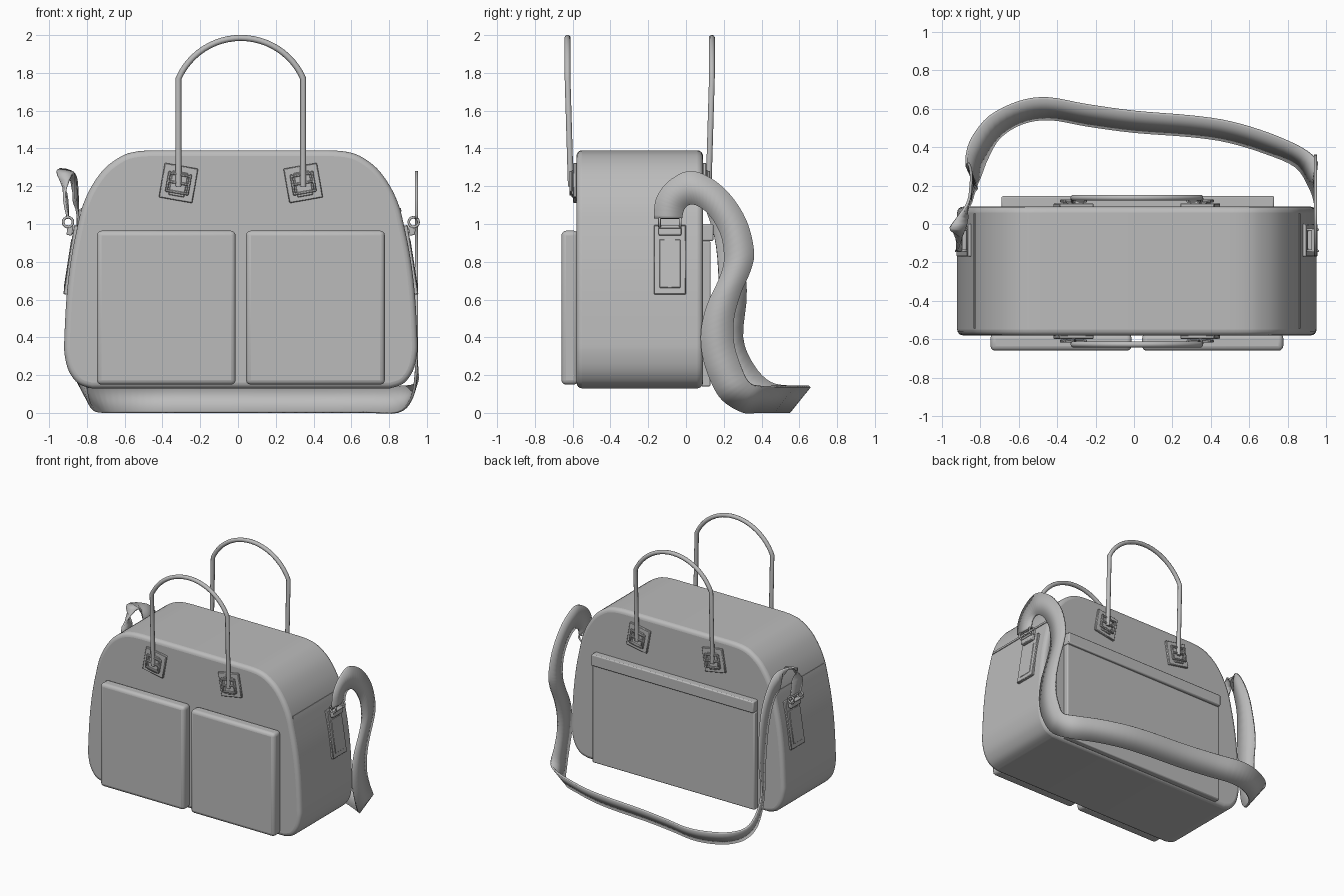
import bpy, bmesh, math
from mathutils import Vector, Matrix

if "Cube" in bpy.data.objects:
    bpy.data.objects.remove(bpy.data.objects["Cube"])

CX = 0.015          # bag centre line
FRONT, BACK = -0.58, 0.09
mat = bpy.data.materials.new("grey leather")
mat.diffuse_color = (0.5, 0.5, 0.5, 1)
mat.use_nodes = True
mat.node_tree.nodes["Principled BSDF"].inputs["Base Color"].default_value = mat.diffuse_color


def finish(name, bm, bevel=0.0, segs=3, limit=40):
    bmesh.ops.recalc_face_normals(bm, faces=bm.faces)
    me = bpy.data.meshes.new(name)
    bm.to_mesh(me)
    bm.free()
    me.materials.append(mat)
    ob = bpy.data.objects.new(name, me)
    bpy.context.collection.objects.link(ob)
    if bevel:
        m = ob.modifiers.new("bevel", 'BEVEL')
        m.width, m.segments = bevel, segs
        m.limit_method, m.angle_limit = 'ANGLE', math.radians(limit)
    bpy.ops.object.select_all(action='DESELECT')
    ob.select_set(True)
    bpy.context.view_layer.objects.active = ob
    bpy.ops.object.shade_smooth_by_angle(angle=math.radians(35))
    return ob


def box(name, centre, size, rot=None, bevel=0.0, segs=2):
    bm = bmesh.new()
    m = Matrix.Translation(centre) @ (rot or Matrix()) @ Matrix.Diagonal((*size, 1))
    bmesh.ops.create_cube(bm, size=1, matrix=m)
    return finish(name, bm, bevel, segs)


def spline(pts, n=4):
    """Catmull-Rom curve through points of any dimension."""
    p = [tuple(q) for q in pts]
    p = [p[0]] + p + [p[-1]]
    out = []
    for i in range(1, len(p) - 2):
        for k in range(n):
            t = k / n
            out.append(tuple(0.5 * (2 * b + (c - a) * t + (2 * a - 5 * b + 4 * c - d) * t * t
                                    + (3 * b - a - 3 * c + d) * t ** 3)
                             for a, b, c, d in zip(*p[i - 1:i + 3])))
    return out + [p[-1]]


def tube(name, pts, r, cyclic=False, res=3):
    cu = bpy.data.curves.new(name, 'CURVE')
    cu.dimensions, cu.bevel_depth, cu.bevel_resolution = '3D', r, res
    cu.use_fill_caps = True
    s = cu.splines.new('POLY')
    s.points.add(len(pts) - 1)
    for q, p in zip(s.points, pts):
        q.co = (*p, 1)
    s.use_cyclic_u = cyclic
    s.use_smooth = True
    cu.materials.append(mat)
    ob = bpy.data.objects.new(name, cu)
    bpy.context.collection.objects.link(ob)
    return ob


# Bag body: smooth outline extruded front to back with rounded rims
half = spline([(0.79, 0.13), (0.86, 0.155), (0.91, 0.22), (0.933, 0.31), (0.934, 0.4),
               (0.922, 0.62), (0.898, 0.82), (0.862, 1.0), (0.836, 1.1), (0.79, 1.2),
               (0.72, 1.295), (0.63, 1.36), (0.55, 1.384), (0.46, 1.39)])
outline = half + [(-x, z) for x, z in reversed(half)]
bm = bmesh.new()
face = bm.faces.new([bm.verts.new((CX + x, FRONT, z)) for x, z in outline])
ext = bmesh.ops.extrude_face_region(bm, geom=[face])
bmesh.ops.translate(bm, vec=(0, BACK - FRONT, 0),
                    verts=[v for v in ext['geom'] if isinstance(v, bmesh.types.BMVert)])
finish("bag_body", bm, 0.03, 4, 60)

# Two front pockets and the wide back pocket with its top band
for s, tag in ((-1, "left"), (1, "right")):
    box("front_pocket_" + tag, (CX + s * 0.395, -0.615, 0.557), (0.735, 0.09, 0.815), None, 0.025, 3)
box("back_pocket", (0.02, 0.105, 0.525), (1.42, 0.05, 0.77), None, 0.008)
box("back_pocket_band", (0.02, 0.112, 0.955), (1.42, 0.066, 0.09), None, 0.008)

# Handles, patches and buckles on both faces
for side, yface, tag in ((-1, FRONT, "front"), (1, BACK, "back")):
    y_at = lambda d: yface + side * d
    R, zc, a0 = 0.361, 1.624, math.asin(0.33 / 0.361)
    arc = [(CX + R * math.sin(a), y_at(0.047), zc + R * math.cos(a))
           for a in [a0 * (k / 12 - 1) for k in range(25)]]
    leg = lambda s: (CX + s * 0.33, y_at(0.03), 1.2)
    tube(tag + "_handle", [leg(-1)] + arc + [leg(1)], 0.016)
    for s in (-1, 1):
        c = Vector((CX + s * 0.33, 0, 1.217))
        rot = Matrix.Rotation(math.radians(-10 * s) * -1, 4, 'Y')

        def part(name, dx, dz, d, w, h, t):
            off = rot @ Vector((dx, 0, dz))
            box(f"{tag}_{name}", (c.x + off.x, y_at(d), c.z + off.z), (w, t, h), rot, 0.004, 1)

        rot = Matrix.Rotation(math.radians(-10 * s), 4, 'Y')
        part("handle_patch", 0, 0, 0.008, 0.18, 0.185, 0.02)
        part("handle_tab", 0, -0.005, 0.02, 0.085, 0.13, 0.014)
        for dz in (-0.05, 0.0, 0.045):
            part("buckle_bar", 0, dz, 0.03, 0.125, 0.014, 0.016)
        for dx in (-0.056, 0.056):
            part("buckle_side", dx, 0, 0.03, 0.014, 0.11, 0.016)

# Side tabs, ring clasps and seams at both ends
for s, tag in ((-1, "left"), (1, "right")):
    tilt = Matrix.Rotation(math.radians(-8.8 * s), 4, 'Y')
    box(tag + "_side_tab", (CX + s * 0.9, -0.085, 0.81), (0.024, 0.17, 0.37), tilt, 0.004, 1)
    box(tag + "_side_tab_panel", (CX + s * 0.911, -0.085, 0.79), (0.014, 0.11, 0.26), tilt, 0.003, 1)
    box(tag + "_clasp_plate", (CX + s * 0.905, -0.085, 0.965), (0.03, 0.12, 0.05), tilt, 0.006)
    box(tag + "_side_seam", (CX + s * 0.843, (FRONT + BACK) / 2, 1.075), (0.012, 0.6, 0.02),
        Matrix.Rotation(math.radians(-16 * s), 4, 'Y'))
    for y in (-0.14, -0.03):
        ring = [(CX + s * 0.915 + 0.026 * math.cos(k * math.pi / 8), y,
                 1.01 + 0.026 * math.sin(k * math.pi / 8)) for k in range(16)]
        tube(tag + "_clasp_ring", ring, 0.007, True, 2)
    for z in (0.985, 1.035):
        tube(tag + "_clasp_pin", [(CX + s * 0.918, -0.145, z), (CX + s * 0.918, -0.025, z)], 0.009)

# Shoulder strap: right loop (outer y,z and inner y,z), ground run, twisted left end
right = [(-.17, 1.03, -.02, 1.03), (-.16, 1.13, -.01, 1.075), (-.1, 1.22, .015, 1.1),
         (.01, 1.28, .05, 1.1), (.12, 1.25, .1, 1.07), (.23, 1.16, .15, 1.01),
         (.32, 1.02, .19, .92), (.36, .86, .2, .8), (.345, .76, .17, .7),
         (.29, .63, .11, .57), (.255, .5, .08, .44), (.255, .37, .085, .31)]
stations = [(.945, a, b, .945, c, d) for a, b, c, d in right]
stations += [(.947, .29, .25, .94, .125, .18), (.945, .335, .16, .915, .19, .07)]
stations += [(x, y, .14, x - .03 * x, y - .105 + .01 * x, .004) for x, y in
             ((.87, .395), (.7, .47), (.5, .53), (.3, .56), (0, .585), (-.25, .62), (-.45, .655), (-.6, .635))]
stations += [(-.75, .56, .14, -.7, .45, .004), (-.84, .45, .16, -.765, .34, .02),
             (-.87, .36, .25, -.8, .25, .1), (-.87, .3, .4, -.82, .2, .3),
             (-.865, .32, .65, -.82, .18, .6), (-.85, .28, .95, -.835, .16, .88),
             (-.85, .2, 1.15, -.85, .11, 1.06), (-.87, .1, 1.27, -.87, .07, 1.13),
             (-.96, -.02, 1.28, -.87, .0, 1.27), (-.91, -.03, 1.16, -.92, -.13, 1.16),
             (-.9, -.03, 1.03, -.9, -.14, 1.03)]
bm = bmesh.new()
rows = [(bm.verts.new(p[:3]), bm.verts.new(p[3:])) for p in spline(stations, 4)]
for (a, b), (c, d) in zip(rows, rows[1:]):
    bm.faces.new((a, b, d, c))
strap = finish("shoulder_strap", bm)
sol = strap.modifiers.new("thickness", 'SOLIDIFY')
sol.thickness, sol.offset = 0.014, 0
